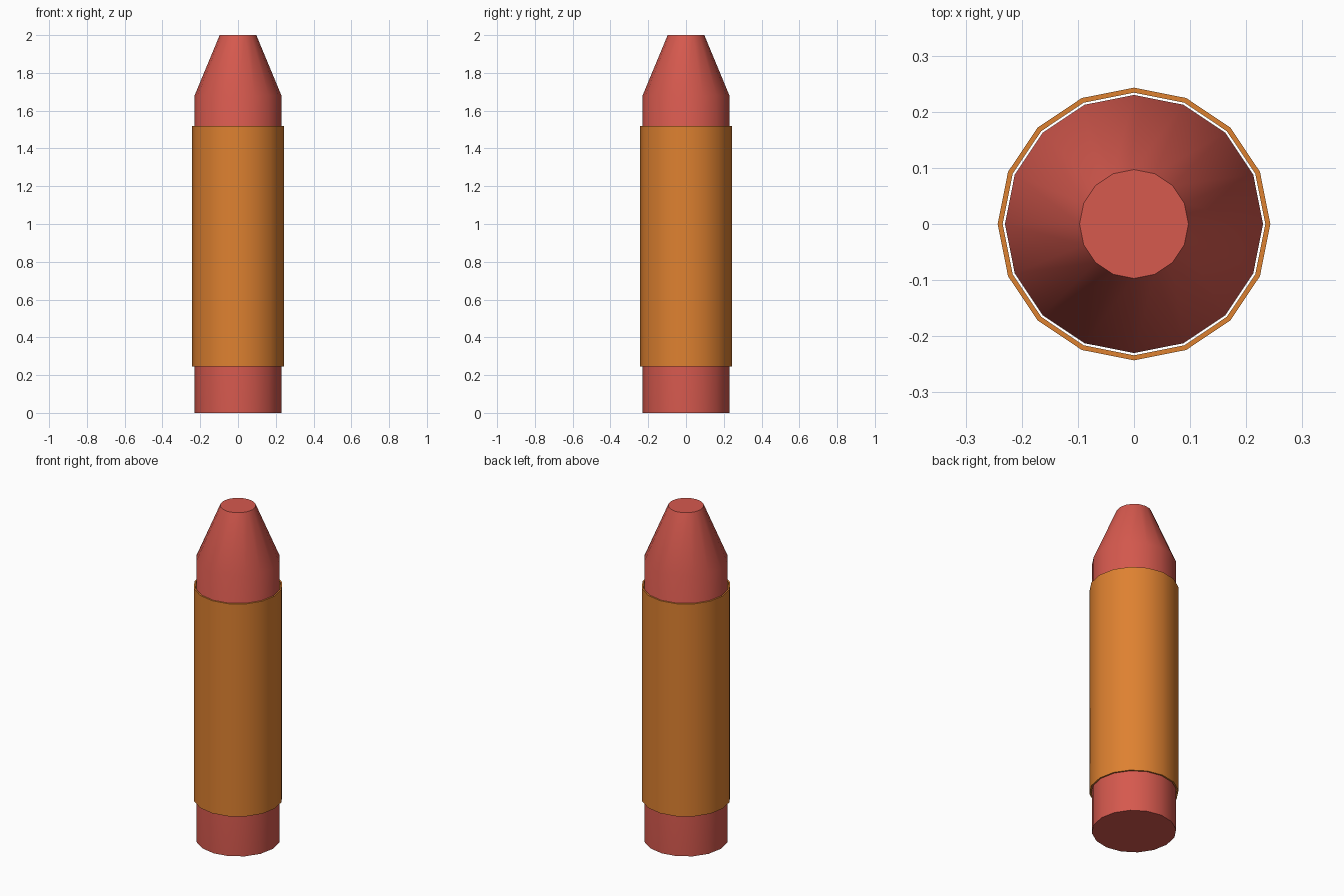
import bpy
import math

SIDES = 16

if "Cube" in bpy.data.objects:
    bpy.data.objects.remove(bpy.data.objects["Cube"], do_unlink=True)


def make_material(name, color):
    mat = bpy.data.materials.new(name)
    mat.use_nodes = True
    mat.diffuse_color = color
    mat.node_tree.nodes["Principled BSDF"].inputs["Base Color"].default_value = color
    return mat


def lathe(name, profile, mat, closed=False):
    """Spin (radius, z) points around z; closed loops the profile, otherwise ends get caps."""
    verts = [(r * math.cos(i * math.tau / SIDES), r * math.sin(i * math.tau / SIDES), z)
             for r, z in profile for i in range(SIDES)]
    rows = len(profile)
    faces = []
    for k in range(rows if closed else rows - 1):
        a, b = k * SIDES, (k + 1) % rows * SIDES
        for i in range(SIDES):
            j = (i + 1) % SIDES
            faces.append((a + i, a + j, b + j, b + i))
    if not closed:
        faces.append(tuple(reversed(range(SIDES))))
        faces.append(tuple(range((rows - 1) * SIDES, rows * SIDES)))
    mesh = bpy.data.meshes.new(name)
    mesh.from_pydata(verts, [], faces)
    mesh.materials.append(mat)
    obj = bpy.data.objects.new(name, mesh)
    bpy.context.collection.objects.link(obj)
    bpy.ops.object.select_all(action="DESELECT")
    obj.select_set(True)
    bpy.context.view_layer.objects.active = obj
    bpy.ops.object.shade_smooth_by_angle(angle=math.radians(30))
    return obj


red = make_material("wax red", (0.67, 0.10, 0.076, 1))
orange = make_material("wrapper orange", (0.73, 0.22, 0.03, 1))

# Wax stick with a blunt tapered tip
lathe("wax_stick", [(0.23, 0), (0.23, 1.68), (0.097, 2)], red)

# Loose paper sleeve, open at both ends
lathe("paper_sleeve", [(0.243, 0.245), (0.243, 1.52), (0.234, 1.52), (0.234, 0.245)],
      orange, closed=True)
